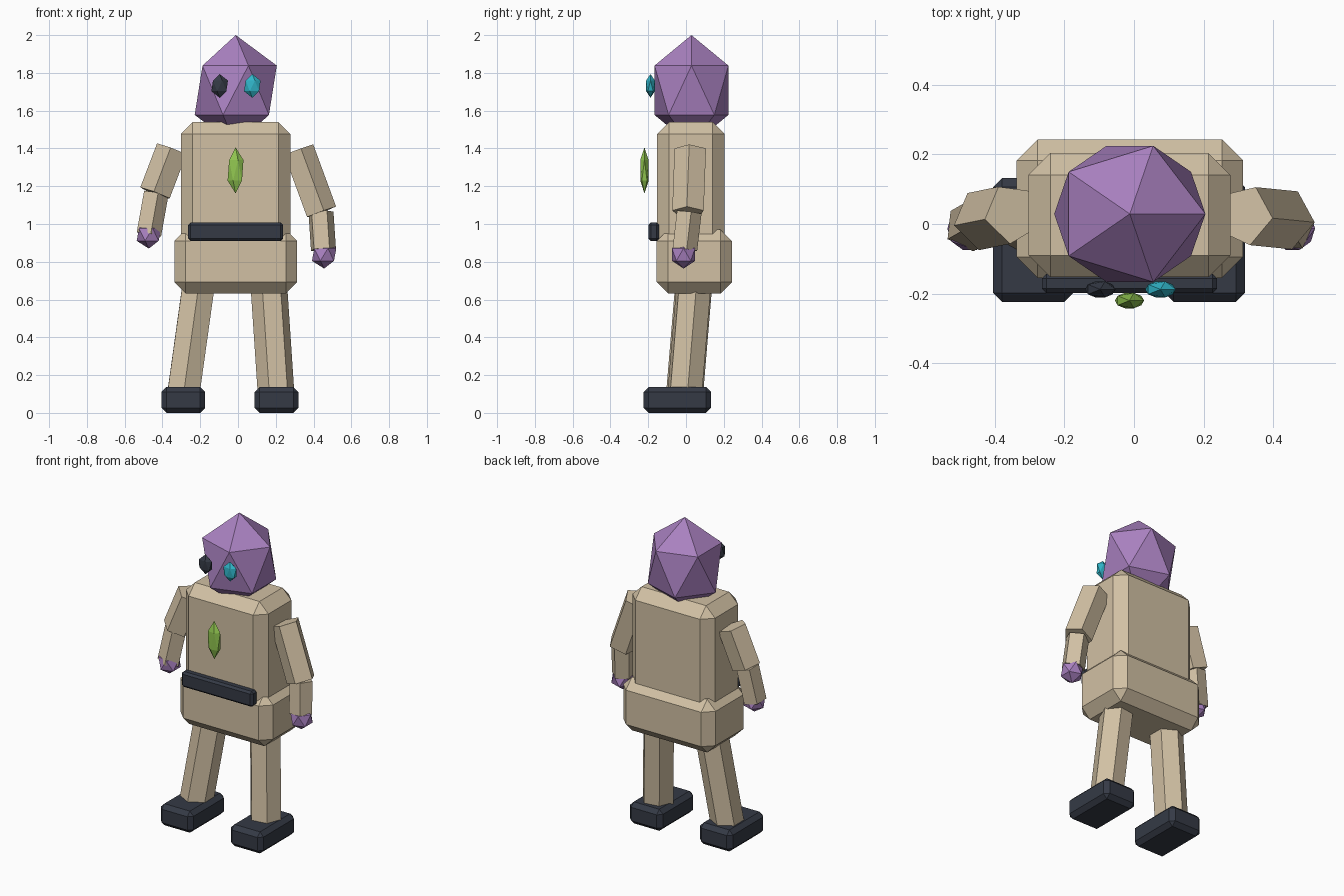
import bpy, bmesh
from mathutils import Matrix, Vector

cube = bpy.data.objects.get("Cube")
if cube:
    bpy.data.objects.remove(cube, do_unlink=True)


def material(name, rgb):
    mat = bpy.data.materials.new(name)
    mat.use_nodes = True
    mat.diffuse_color = (*rgb, 1)
    bsdf = next(n for n in mat.node_tree.nodes if n.type == 'BSDF_PRINCIPLED')
    bsdf.inputs["Base Color"].default_value = (*rgb, 1)
    return mat


sand = material("sand", (0.64, 0.53, 0.37))
purple = material("purple", (0.40, 0.22, 0.53))
charcoal = material("charcoal", (0.035, 0.042, 0.06))
cyan = material("cyan", (0.03, 0.46, 0.58))
green = material("green", (0.28, 0.56, 0.08))


def finish(bm, name, mat, transform):
    """Turn a bmesh into a flat shaded object."""
    mesh = bpy.data.meshes.new(name)
    bm.to_mesh(mesh)
    bm.free()
    mesh.materials.append(mat)
    obj = bpy.data.objects.new(name, mesh)
    obj.matrix_world = transform
    bpy.context.collection.objects.link(obj)
    return obj


def box(name, mat, low, high, chamfer):
    """Chamfered box between two corners."""
    low, high = Vector(low), Vector(high)
    bm = bmesh.new()
    bmesh.ops.create_cube(bm, size=1)
    bmesh.ops.scale(bm, vec=high - low, verts=bm.verts)
    bmesh.ops.bevel(bm, geom=bm.edges[:], offset=chamfer, segments=1,
                    profile=0.5, affect='EDGES')
    return finish(bm, name, mat, Matrix.Translation((low + high) / 2))


def gem(name, mat, centre, radii):
    """Stretched icosahedron."""
    bm = bmesh.new()
    bmesh.ops.create_icosphere(bm, subdivisions=1, radius=1)
    bmesh.ops.scale(bm, vec=radii, verts=bm.verts)
    return finish(bm, name, mat, Matrix.Translation(centre))


def limb(name, mat, start, end, radius, sides):
    """Straight prism between two joints."""
    start, end = Vector(start), Vector(end)
    axis = end - start
    bm = bmesh.new()
    bmesh.ops.create_cone(bm, cap_ends=True, segments=sides, radius1=radius,
                          radius2=radius, depth=axis.length)
    turn = axis.to_track_quat('Z', 'Y').to_matrix().to_4x4()
    return finish(bm, name, mat, Matrix.Translation((start + end) / 2) @ turn)


# Body and belt
box("torso", sand, (-0.303, -0.153, 0.84), (0.277, 0.204, 1.54), 0.063)
box("pelvis", sand, (-0.337, -0.155, 0.632), (0.313, 0.243, 0.97), 0.06)
box("belt", charcoal, (-0.264, -0.199, 0.91), (0.238, -0.143, 1.008), 0.013)

# Head, eyes and chest crystal
gem("head", purple, (-0.012, 0.029, 1.708), (0.243, 0.23, 0.292))
for name, mat, x in (("right_eye", charcoal, -0.097), ("left_eye", cyan, 0.076)):
    gem(name, mat, (x, -0.188, 1.731), (0.049, 0.027, 0.063))
gem("chest_crystal", green, (-0.013, -0.22, 1.284), (0.047, 0.026, 0.122))

# Arms: shoulder, elbow, wrist and hand
arms = {
    "right": ((-0.348, 0.03, 1.395), (-0.437, 0.012, 1.162),
              (-0.476, -0.01, 0.945), (-0.472, -0.013, 0.944)),
    "left": ((0.316, 0.025, 1.391), (0.437, 0.013, 1.062),
             (0.45, -0.01, 0.865), (0.456, -0.013, 0.838)),
}
for side, (shoulder, elbow, wrist, hand) in arms.items():
    limb(side + "_upper_arm", sand, shoulder, elbow, 0.088, 5)
    limb(side + "_forearm", sand, elbow, wrist, 0.07, 5)
    gem(side + "_hand", purple, hand, (0.072, 0.072, 0.074))

# Legs and feet
legs = {"right": (-0.2, -0.292, -0.405), "left": (0.159, 0.203, 0.088)}
for side, (hip_x, ankle_x, foot_x) in legs.items():
    limb(side + "_leg", sand, (hip_x, 0.046, 0.74), (ankle_x, -0.009, 0.08), 0.098, 6)
    box(side + "_foot", charcoal, (foot_x, -0.224, 0), (foot_x + 0.231, 0.132, 0.137), 0.026)
